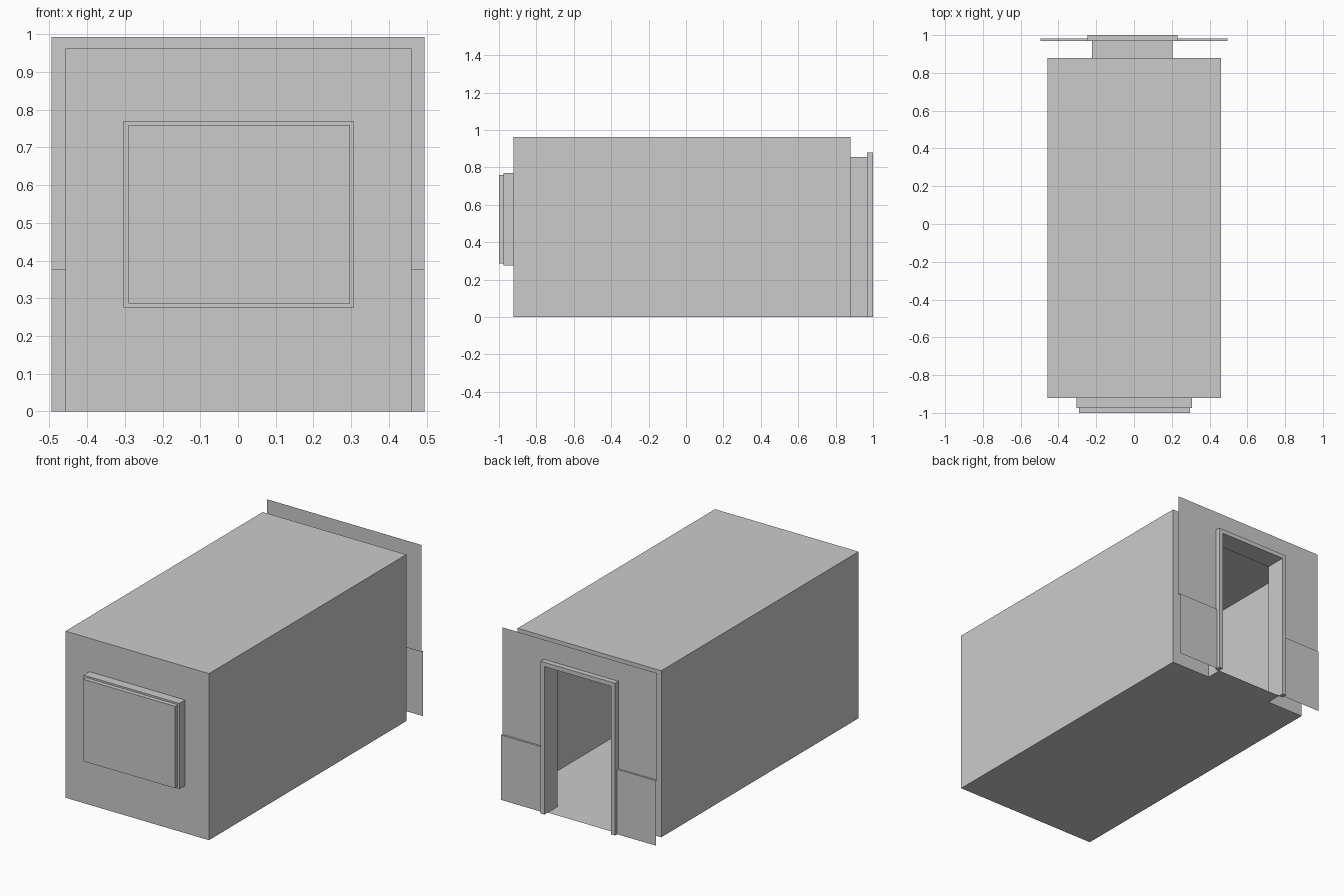
import bpy, bmesh

if "Cube" in bpy.data.objects:
    bpy.data.objects.remove(bpy.data.objects["Cube"])


def make(name, bm):
    bmesh.ops.dissolve_degenerate(bm, dist=1e-5, edges=bm.edges)
    bmesh.ops.recalc_face_normals(bm, faces=bm.faces)
    me = bpy.data.meshes.new(name)
    bm.to_mesh(me)
    bm.free()
    ob = bpy.data.objects.new(name, me)
    bpy.context.collection.objects.link(ob)
    return ob


def loft(name, sections, cap_start=False, cap_end=False):
    """Join rectangles, each ((x0, x1, z0, z1), y), into a shell."""
    bm = bmesh.new()
    loops = []
    for (x0, x1, z0, z1), y in sections:
        loops.append([bm.verts.new((x, y, z)) for x, z in
                      ((x0, z0), (x1, z0), (x1, z1), (x0, z1))])
    for a, b in zip(loops, loops[1:]):
        for i in range(4):
            j = (i + 1) % 4
            # skip flat strips where both rectangles share the floor line
            quad = bm.faces.new((a[i], a[j], b[j], b[i]))
            if quad.calc_area() < 1e-6:
                bm.faces.remove(quad)
    if cap_start:
        bm.faces.new(loops[0])
    if cap_end:
        bm.faces.new(loops[-1])
    return make(name, bm)


def sheet(name, profile, x0, x1):
    """Sweep an open (y, z) profile along x."""
    bm = bmesh.new()
    rows = [[bm.verts.new((x, y, z)) for x in (x0, x1)] for y, z in profile]
    for a, b in zip(rows, rows[1:]):
        bm.faces.new((a[0], a[1], b[1], b[0]))
    return make(name, bm)


ROOM = (-0.458, 0.46, 0.0, 0.963)
WINDOW = (-0.304, 0.308, 0.275, 0.77)
PANE = (-0.291, 0.297, 0.286, 0.76)
DOOR = (-0.222, 0.205, 0.0, 0.855)
BACK, FRONT, WALL = 0.88, -0.922, 0.97

# Hollow room, open at the doorway and the window
loft("room_shell", [(DOOR, BACK), (ROOM, BACK), (ROOM, FRONT), (WINDOW, FRONT)])

# Window recess and its slightly smaller raised panel
loft("window_recess", [(WINDOW, FRONT), (WINDOW, -0.975), (PANE, -0.975)])
loft("window_panel", [(PANE, -0.975), (PANE, -1.0)], cap_end=True)

# Short passage through the back wall
loft("door_passage", [(DOOR, BACK), (DOOR, WALL)])

# Outer back wall: stepped lower panelling on both sides, plain strip over door
side = [(WALL, 0.993), (WALL, 0.375), (0.981, 0.375), (0.981, 0.0)]
sheet("back_wall_left", side, -0.495, DOOR[0])
sheet("back_wall_right", side, DOOR[1], 0.495)
sheet("back_wall_top", [(WALL, 0.993), (WALL, DOOR[3])], DOOR[0], DOOR[1])

# Door casing: an upside-down U, extruded
w = 0.025
x0, x1, top = DOOR[0], DOOR[1], DOOR[3]
outline = [(x0 - w, 0), (x0 - w, top + w), (x1 + w, top + w), (x1 + w, 0),
           (x1, 0), (x1, top), (x0, top), (x0, 0)]
bm = bmesh.new()
face = bm.faces.new([bm.verts.new((x, 0.968, z)) for x, z in outline])
ext = bmesh.ops.extrude_face_region(bm, geom=[face], use_keep_orig=True)
moved = [v for v in ext["geom"] if isinstance(v, bmesh.types.BMVert)]
bmesh.ops.translate(bm, verts=moved, vec=(0, 1.0 - 0.968, 0))
make("door_casing", bm)
